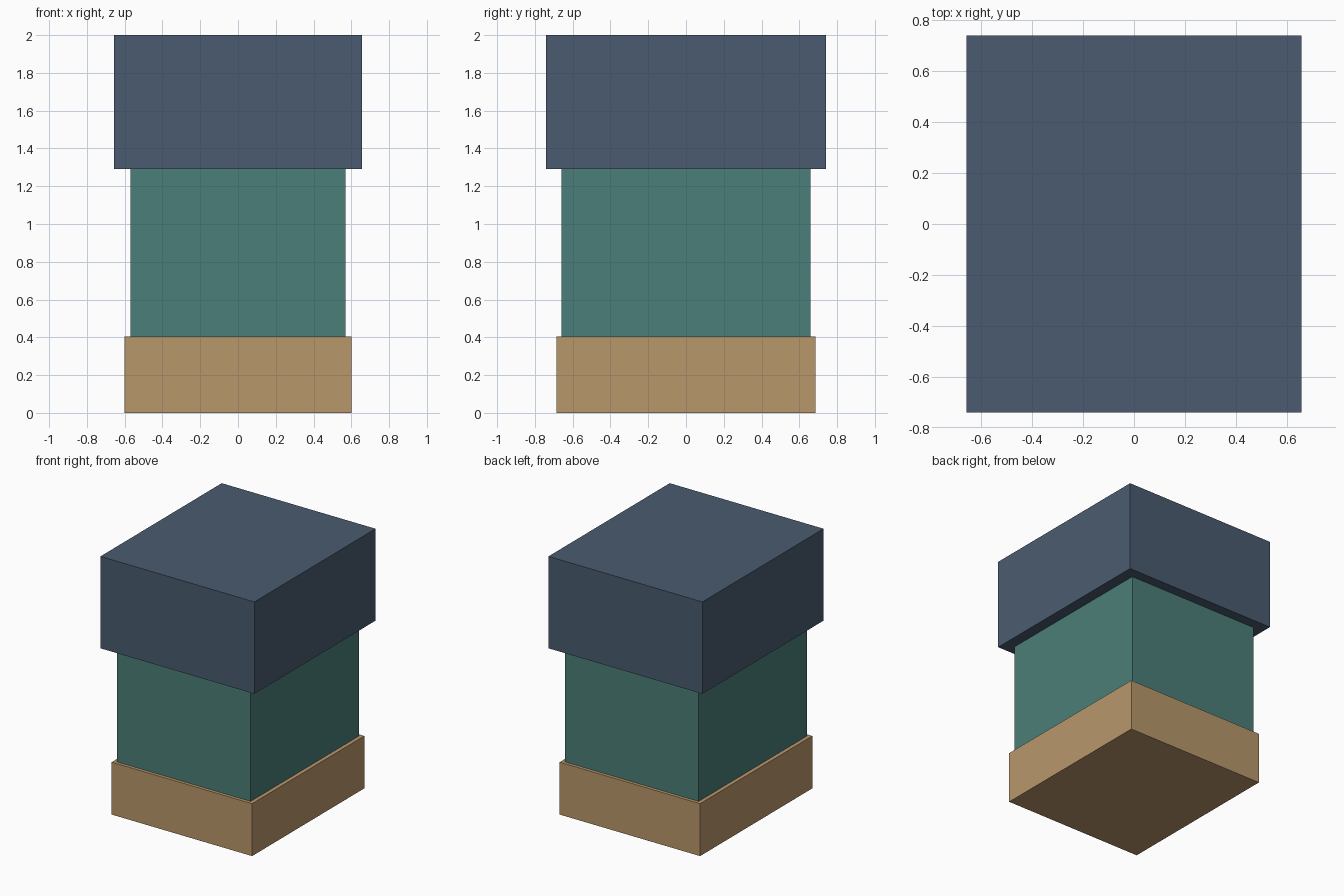
import bpy

cube = bpy.data.objects.get("Cube")
if cube:
    bpy.data.objects.remove(cube, do_unlink=True)


def material(name, rgb):
    mat = bpy.data.materials.new(name)
    mat.use_nodes = True
    mat.diffuse_color = (*rgb, 1)
    mat.node_tree.nodes["Principled BSDF"].inputs["Base Color"].default_value = (*rgb, 1)
    return mat


def block(name, width, depth, bottom, top, mat):
    """Box centred on the z axis, spanning bottom to top."""
    bpy.ops.mesh.primitive_cube_add(size=1, location=(0, 0, (bottom + top) / 2))
    obj = bpy.context.object
    obj.name = name
    obj.scale = (width, depth, top - bottom)
    bpy.ops.object.transform_apply(location=False, rotation=False, scale=True)
    obj.data.materials.append(mat)
    return obj


tan = material("tan", (0.479, 0.309, 0.147))
teal = material("teal", (0.071, 0.209, 0.188))
slate_blue = material("slate blue", (0.069, 0.105, 0.162))

# Heights where the stacked blocks meet
base_top, body_top = 0.405, 1.29

# Low plinth, narrower body, overhanging cap
block("base", 1.2, 1.37, 0, base_top, tan)
block("body", 1.14, 1.32, base_top, body_top, teal)
block("cap", 1.315, 1.48, body_top, 2, slate_blue)
